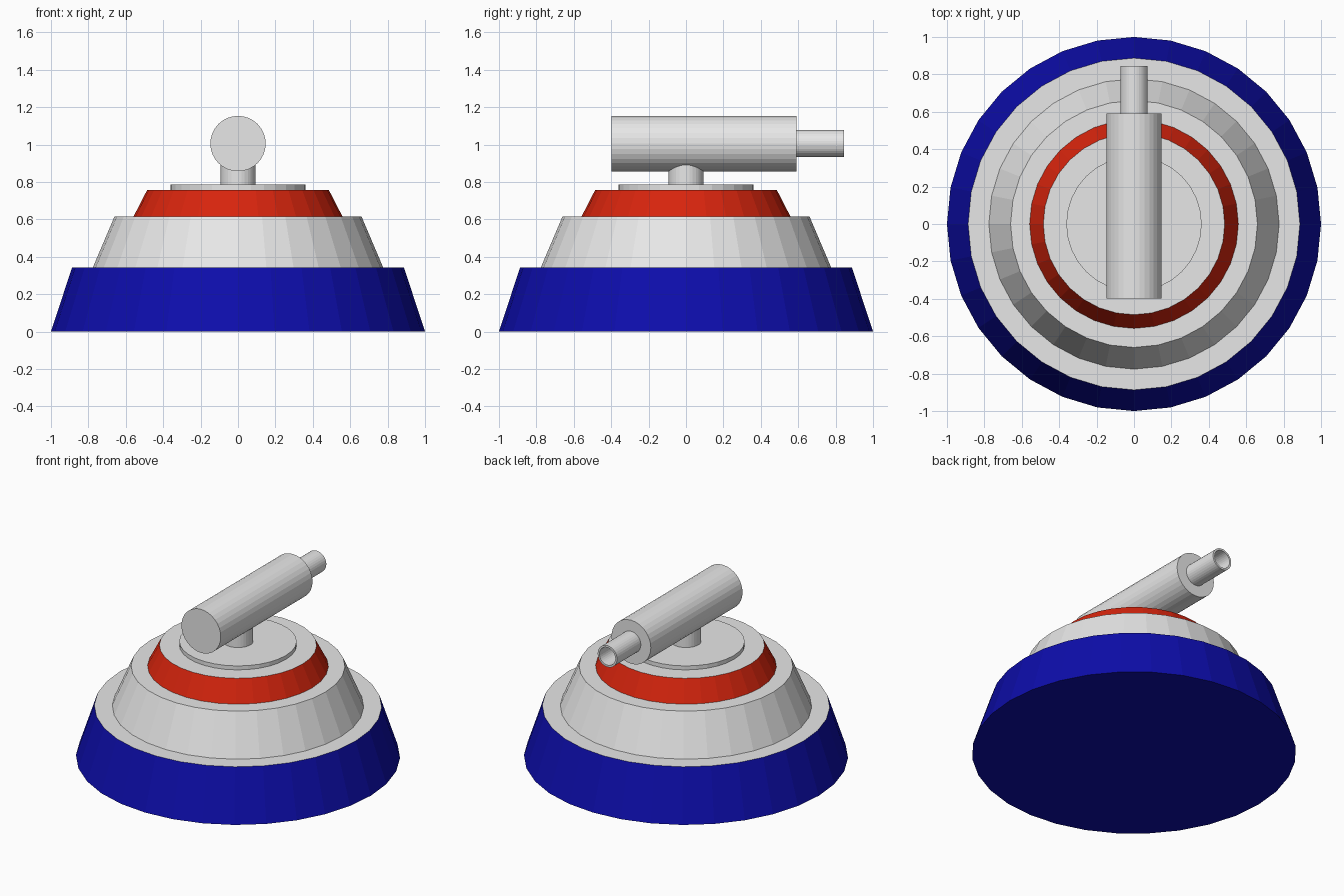
import bpy, bmesh, math
from mathutils import Matrix

if "Cube" in bpy.data.objects:
    bpy.data.objects.remove(bpy.data.objects["Cube"])

SIDES = 32


def material(name, rgb):
    m = bpy.data.materials.new(name)
    m.diffuse_color = (*rgb, 1.0)
    m.use_nodes = True
    m.node_tree.nodes["Principled BSDF"].inputs["Base Color"].default_value = m.diffuse_color
    return m


GREY = material("light_grey", (0.8, 0.8, 0.8))
BLUE = material("deep_blue", (0.004, 0.004, 0.41))
RED = material("signal_red", (0.68, 0.018, 0.004))


def lathe(name, profile, side, top=None, matrix=Matrix()):
    """Spin a (radius, height) profile around z and cap both ends;
    faces looking up the axis take the top material."""
    bm = bmesh.new()
    rings = []
    for r, h in profile:
        rings.append([bm.verts.new((r * math.cos(a), r * math.sin(a), h))
                      for a in (2 * math.pi * i / SIDES for i in range(SIDES))])
    for lo, hi in zip(rings, rings[1:]):
        for i in range(SIDES):
            j = (i + 1) % SIDES
            bm.faces.new((lo[i], lo[j], hi[j], hi[i]))
    bm.faces.new(rings[0][::-1])
    bm.faces.new(rings[-1])
    bm.normal_update()
    for f in bm.faces:
        f.material_index = 1 if top and f.normal.z > 0.9 else 0
    bm.transform(matrix)
    mesh = bpy.data.meshes.new(name)
    bm.to_mesh(mesh)
    bm.free()
    mesh.materials.append(side)
    if top:
        mesh.materials.append(top)
    ob = bpy.data.objects.new(name, mesh)
    bpy.context.collection.objects.link(ob)
    return ob


# Stepped base: three tapered tiers with grey tops
lathe("base_tier", [(1.0, 0), (0.887, 0.343)], BLUE, GREY)
lathe("middle_tier", [(0.776, 0.343), (0.66, 0.616)], GREY)
lathe("upper_tier", [(0.558, 0.616), (0.485, 0.758)], RED, GREY)

# Turntable and post
lathe("turntable", [(0.362, 0.758), (0.362, 0.785)], GREY)
lathe("post", [(0.094, 0.785), (0.094, 0.93)], GREY)

# Barrel and hollow nozzle, lying along +y
along_y = Matrix.Translation((0, 0, 1.005)) @ Matrix.Rotation(-math.pi / 2, 4, 'X')
lathe("barrel", [(0.148, -0.397), (0.148, 0.59)], GREY, matrix=along_y)
lathe("nozzle", [(0.073, 0.59), (0.073, 0.846), (0.06, 0.846), (0.06, 0.60)],
      GREY, matrix=along_y)
